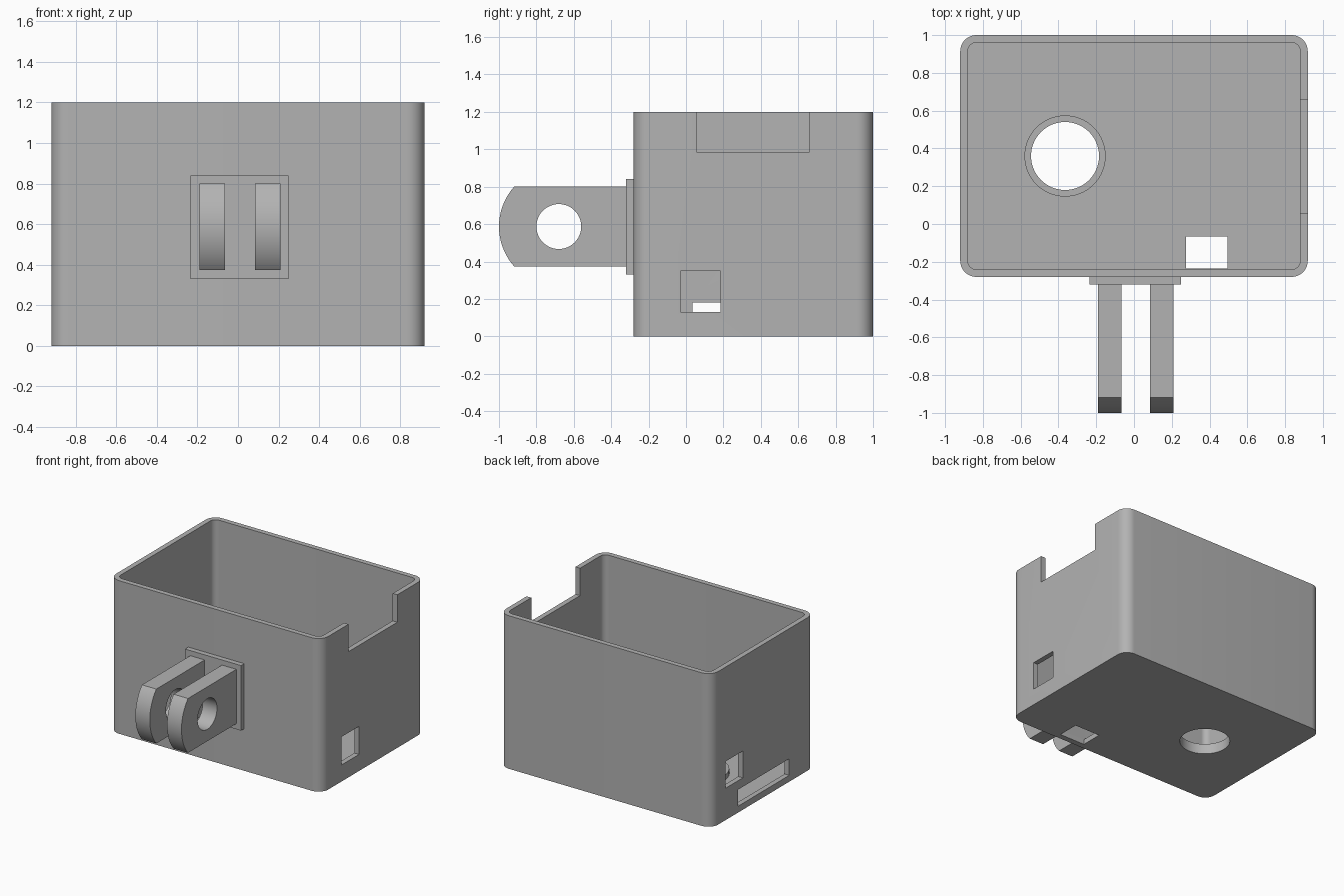
import bpy
import math
from mathutils import Matrix, Vector

if "Cube" in bpy.data.objects:
    bpy.data.objects.remove(bpy.data.objects["Cube"], do_unlink=True)

grey = bpy.data.materials.new("plain grey")
grey.use_nodes = True
colour = (0.45, 0.45, 0.45, 1)
grey.diffuse_color = colour
grey.node_tree.nodes["Principled BSDF"].inputs["Base Color"].default_value = colour


def prism(name, outline, start, end, axis="Z"):
    """Extrude a 2D outline along Z (outline is x, y) or X (outline is y, z)."""
    n = len(outline)
    verts = [(a, b, h) for h in (start, end) for a, b in outline]
    if axis == "X":
        verts = [(h, a, b) for a, b, h in verts]
    faces = [tuple(reversed(range(n))), tuple(range(n, 2 * n))]
    faces += [(i, (i + 1) % n, n + (i + 1) % n, n + i) for i in range(n)]
    mesh = bpy.data.meshes.new(name)
    mesh.from_pydata(verts, [], faces)
    mesh.materials.append(grey)
    obj = bpy.data.objects.new(name, mesh)
    bpy.context.collection.objects.link(obj)
    return obj


def box(name, x, y, z):
    return prism(name, [(x[0], y[0]), (x[1], y[0]), (x[1], y[1]), (x[0], y[1])], *z)


def arc(centre, radius, start, end, steps):
    angles = [start + (end - start) * i / steps for i in range(steps + 1)]
    return [(centre[0] + radius * math.cos(a), centre[1] + radius * math.sin(a)) for a in angles]


def circle(centre, radius, steps=64):
    return arc(centre, radius, 0, math.tau, steps)[:-1]


def rounded(x, y, radius):
    corners = [(x[1], y[1], -1, -1), (x[0], y[1], 1, -1), (x[0], y[0], 1, 1), (x[1], y[0], -1, 1)]
    points = []
    for i, (cx, cy, sx, sy) in enumerate(corners):
        a = i * math.pi / 2
        points += arc((cx + sx * radius, cy + sy * radius), radius, a, a + math.pi / 2, 10)
    return points


def combine(obj, other, operation="DIFFERENCE"):
    """Apply a boolean and discard the helper."""
    mod = obj.modifiers.new("cut", "BOOLEAN")
    mod.operation, mod.object, mod.solver = operation, other, "EXACT"
    bpy.ops.object.select_all(action="DESELECT")
    bpy.context.view_layer.objects.active = obj
    obj.select_set(True)
    bpy.ops.object.modifier_apply(modifier=mod.name)
    bpy.data.objects.remove(other, do_unlink=True)


def smooth(obj):
    bpy.ops.object.select_all(action="DESELECT")
    bpy.context.view_layer.objects.active = obj
    obj.select_set(True)
    bpy.ops.object.shade_smooth_by_angle(angle=math.radians(30))


# Open-topped case with rounded upright corners
case = prism("case", rounded((-0.92, 0.92), (-0.28, 1.0), 0.085), 0, 1.2)
combine(case, prism("cavity", rounded((-0.88, 0.88), (-0.24, 0.96), 0.045), 0.04, 1.4))

# Raised collar around the round floor opening
hole_centre = (-0.365, 0.36)
combine(case, prism("collar", circle(hole_centre, 0.215), 0.02, 0.08), "UNION")
combine(case, prism("round_hole", circle(hole_centre, 0.18), -0.2, 0.3))

# Rim notch, side windows, low slot and floor opening
openings = [
    ((0.8, 1.1), (0.055, 0.66), (0.985, 1.4)),
    ((0.8, 1.1), (-0.03, 0.185), (0.13, 0.35)),
    ((-1.1, -0.8), (0.61, 0.825), (0.25, 0.46)),
    ((-1.1, -0.8), (0.035, 0.67), (0.05, 0.18)),
    ((0.275, 0.495), (-0.235, -0.065), (-0.1, 0.1)),
]
for x, y, z in openings:
    combine(case, box("opening", x, y, z))
smooth(case)

# Mounting plate on the front
box("mount_plate", (-0.235, 0.25), (-0.32, -0.28), (0.33, 0.84))

# Two pierced mounting fingers with curved tips
pivot = (-0.68, 0.587)
half, reach = 0.213, 0.32
sweep = math.asin(half / reach)
profile = arc(pivot, reach, math.pi - sweep, math.pi + sweep, 24)
profile += [(-0.32, pivot[1] - half), (-0.32, pivot[1] + half)]
for side, x0 in (("right", -0.19), ("left", 0.085)):
    finger = prism(side + "_mount_finger", profile, x0, x0 + 0.125, "X")
    combine(finger, prism("pin_hole", circle(pivot, 0.12, 48), x0 - 0.1, x0 + 0.3, "X"))
    smooth(finger)
